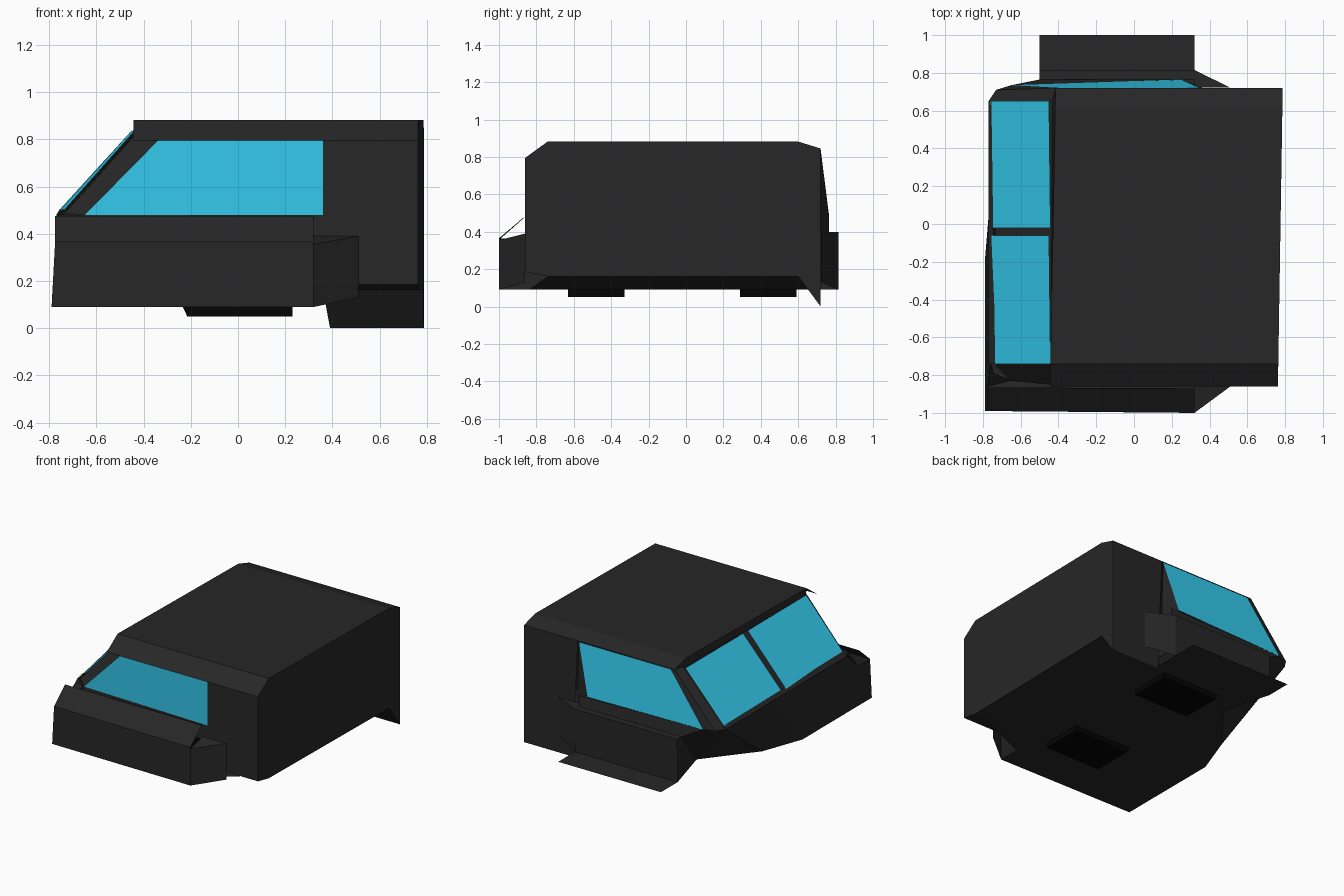
import bpy, bmesh


def material(name, color):
    m = bpy.data.materials.new(name)
    m.diffuse_color = color
    return m


DARK = material("dark_paint", (0.02, 0.02, 0.02, 1))
BLACK = material("black_rubber", (0.001, 0.001, 0.001, 1))
GLASS = material("blue_glass", (0.034, 0.61, 0.87, 1))


def build(name, polys, mat=DARK, recalc=True):
    """Flat-faced object from a list of polygons, welded at shared corners."""
    bm = bmesh.new()
    for p in polys:
        bm.faces.new([bm.verts.new(v) for v in p])
    bmesh.ops.remove_doubles(bm, verts=bm.verts, dist=0.0005)
    if recalc:
        bmesh.ops.recalc_face_normals(bm, faces=bm.faces)
    me = bpy.data.meshes.new(name)
    bm.to_mesh(me)
    bm.free()
    me.materials.append(mat)
    ob = bpy.data.objects.new(name, me)
    bpy.context.collection.objects.link(ob)
    return ob


def strip(a, b, closed=False):
    """Quads between two matching point rows."""
    n = len(a)
    return [[a[i], a[(i + 1) % n], b[(i + 1) % n], b[i]]
            for i in range(n if closed else n - 1)]


def roof_front(y):
    return -0.445 + (y + 0.86) * 0.019


def rear(y):
    return 0.762 + (y + 0.86) * 0.016


# roof with chamfered eaves, joined to the enclosed rear section
eaves = [(-0.86, 0.795), (-0.74, 0.882), (0.6, 0.882), (0.72, 0.845)]
build("roof", strip([(roof_front(y), y, z) for y, z in eaves],
                    [(0.36, y, z) for y, z in eaves]))
section = eaves + [(0.72, 0.165), (0.72, 0.0), (0.6, 0.162), (-0.74, 0.162), (-0.86, 0.185)]


def ring_start(y, z):
    if y > 0.5 and z < 0.2:
        return 0.39
    return 0.69 if y == -0.74 and z < 0.2 else 0.36


front_ring = [(ring_start(y, z) if z < 0.17 and y > 0.7 else 0.36, y, z) for y, z in section]
rear_ring = [(rear(y), y, z) for y, z in section]
build("rear_body", strip(front_ring, rear_ring, True) + [rear_ring])

# flat floor and the ramp up to the rear section
floor = [(0.32, -1), (-0.79, -0.99), (-0.79, -0.2), (-0.68, 0.1),
         (-0.4, 0.45), (-0.5, 0.81), (-0.5, 1), (0.32, 1), (0.32, 0.81)]
build("floor", [[(x, y, 0.09) for x, y in floor]])
build("floor_ramp", [[(0.32, -0.84, 0.09), (0.69, -0.74, 0.16),
                      (0.69, 0.6, 0.16), (0.32, 0.66, 0.09)]], recalc=False)

# nose wall from the floor up to the windshield base
low = [(-0.79, -0.99, 0.09), (-0.79, -0.74, 0.09), (-0.79, -0.2, 0.09),
       (-0.68, 0.1, 0.09), (-0.4, 0.45, 0.09), (-0.4, 0.45, 0.09), (-0.5, 0.81, 0.09)]
high = [(-0.775, -0.99, 0.365), (-0.772, -0.86, 0.365), (-0.765, -0.2, 0.48),
        (-0.765, 0.1, 0.48), (-0.77, 0.65, 0.48), (-0.65, 0.735, 0.48), (-0.5, 0.765, 0.4)]
nose = []
for i in range(len(low) - 1):
    nose.append([low[i], high[i + 1], high[i]])
    if low[i] != low[i + 1]:
        nose.append([low[i], low[i + 1], high[i + 1]])
nose += [[(-0.772, -0.86, 0.365), (-0.76, -0.74, 0.48), (-0.765, -0.2, 0.48)],
         [(-0.772, -0.86, 0.365), (-0.65, -0.83, 0.48), (-0.74, -0.79, 0.48),
          (-0.76, -0.74, 0.48)],
         [(-0.5, 0.81, 0.09), (-0.5, 0.815, 0.4), (-0.5, 0.765, 0.4)]]
build("nose", nose)

# side pods: outer wall, top, tapered rear end
build("front_pod", strip(
    [(-0.79, -0.99, 0.09), (-0.775, -0.99, 0.365), (-0.775, -0.865, 0.475)],
    [(0.32, -1, 0.09), (0.32, -1, 0.365), (0.32, -0.87, 0.475)]))
build("back_pod", strip(
    [(-0.5, 0.81, 0.09), (-0.5, 0.815, 0.4), (-0.5, 0.765, 0.4), (-0.65, 0.735, 0.48)],
    [(0.32, 0.81, 0.09), (0.32, 0.815, 0.4), (0.32, 0.765, 0.4), (0.32, 0.765, 0.48)]))
for name, y0, y1, z0, z1 in (("front_pod_end", -1, -0.86, 0.355, 0.39),
                             ("back_pod_end", 0.815, 0.722, 0.4, 0.4)):
    build(name, [[(0.32, y0, 0.09), (0.51, y1, 0.13), (0.51, y1, z1), (0.32, y0, z0)],
                 [(0.32, y0, z0), (0.51, y1, z1), (0.32, y1, z1)]])

# windshield: sloped frame with two slightly twisted panes in front of it
build("windshield_frame", [[(-0.725, -0.74, 0.48), (-0.745, 0.65, 0.48),
                            (-0.425, 0.65, 0.83), (-0.425, -0.74, 0.815)]])
for name, xa, ya, xb, yb in (("windshield_pane_a", -0.738, -0.74, -0.755, -0.06),
                             ("windshield_pane_b", -0.748, -0.02, -0.76, 0.65)):
    build(name, [[(xa, ya, 0.498), (xb, yb, 0.498),
                  (-0.45, yb, 0.838), (-0.442, ya, 0.832)]], GLASS)
build("windshield_sill", [[(-0.77, -0.74, 0.48), (-0.77, 0.65, 0.48),
                           (-0.755, 0.65, 0.505), (-0.735, -0.74, 0.505)]])
build("roof_fascia", [[(-0.443, -0.74, 0.882), (-0.417, 0.6, 0.882),
                       (-0.415, 0.72, 0.845), (-0.43, 0.65, 0.83), (-0.44, -0.74, 0.83)]])

# corner pillars
build("front_pillar", [
    [(-0.76, -0.74, 0.48), (-0.74, -0.79, 0.48), (-0.65, -0.83, 0.48)],
    [(-0.735, -0.745, 0.485), (-0.65, -0.83, 0.48), (-0.34, -0.86, 0.795),
     (-0.435, -0.745, 0.82)]])
build("back_pillar", [
    [(-0.77, 0.65, 0.48), (-0.73, 0.71, 0.48), (-0.415, 0.72, 0.845), (-0.432, 0.65, 0.845)],
    [(-0.73, 0.71, 0.48), (-0.65, 0.735, 0.48), (-0.38, 0.72, 0.84), (-0.415, 0.72, 0.845)]])

# side windows and the panel behind the back one
build("front_window", [[(-0.65, -0.83, 0.48), (0.36, -0.86, 0.48),
                        (0.36, -0.86, 0.795), (-0.34, -0.86, 0.795)]], GLASS)
build("front_sill", [[(-0.65, -0.83, 0.48), (0.36, -0.86, 0.48),
                      (0.36, -0.86, 0.37), (-0.65, -0.83, 0.37)]])
build("back_window", [[(-0.65, 0.735, 0.48), (0.25, 0.765, 0.485),
                       (0.35, 0.72, 0.84), (-0.38, 0.72, 0.84)]], GLASS)
build("back_window_panel", [[(0.25, 0.765, 0.485), (0.35, 0.72, 0.84), (0.362, 0.72, 0.48)],
                            [(0.25, 0.765, 0.485), (0.362, 0.72, 0.48),
                             (0.362, 0.72, 0.4), (0.25, 0.765, 0.4)]])

# two skid blocks under the floor
for name, y0, y1 in (("front_skid", -0.63, -0.33), ("back_skid", 0.29, 0.59)):
    ring = [(-0.235, y0), (0.23, y0), (0.23, y1), (-0.235, y1)]
    top = [(x, y, 0.092) for x, y in ring]
    bottom = [(max(x, -0.215), y, 0.05) for x, y in ring]
    build(name, strip(top, bottom, True) + [bottom, top], BLACK)
